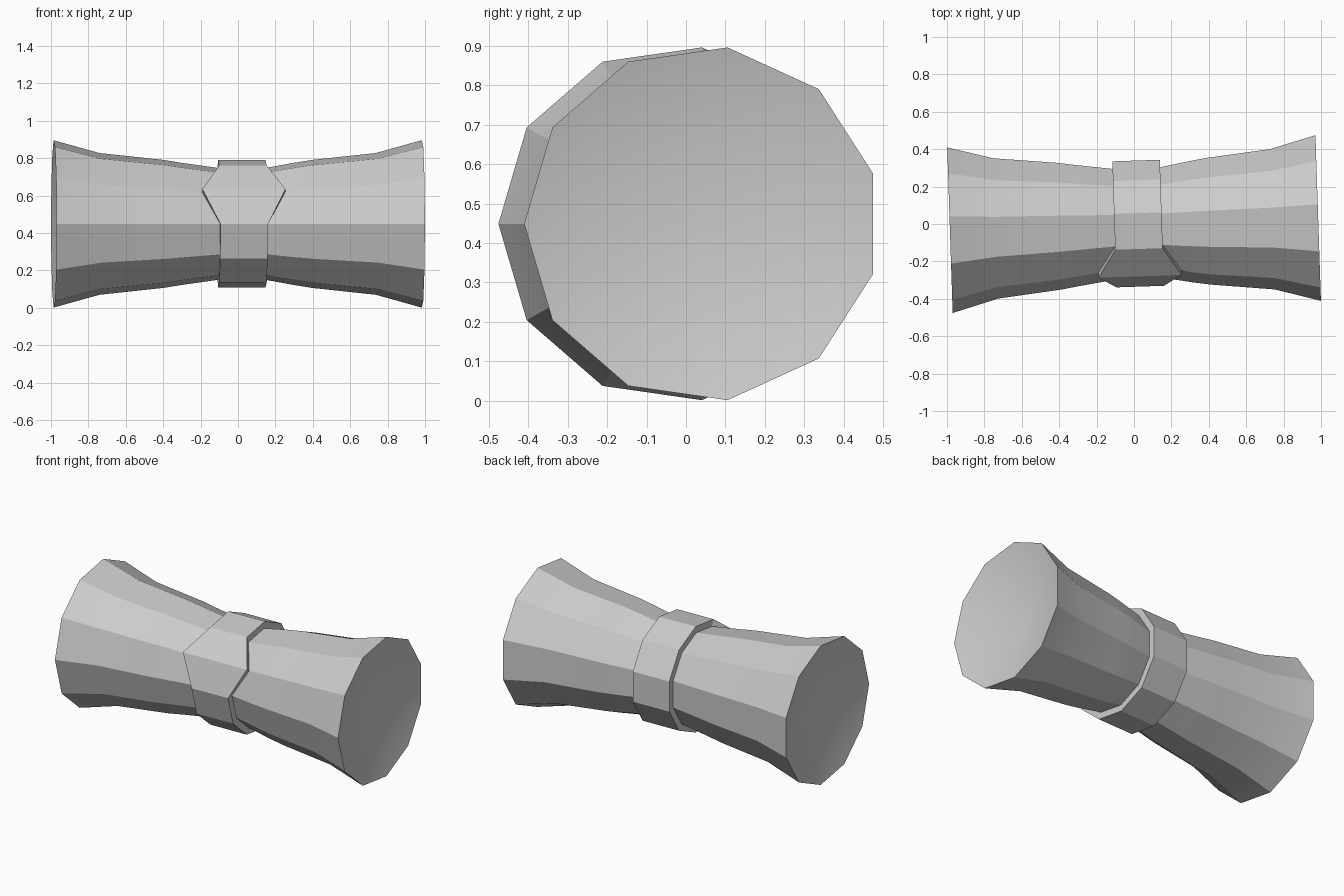
import bpy, bmesh
from math import sin, cos, radians, tau

default = bpy.data.objects.get("Cube")
if default:
    bpy.data.objects.remove(default)

SIDES = 11
R_END, HALF = 0.452, 0.985      # end radius, half length
DISH = 0.12                     # depth of the hollow ends
BAND_X, BAND_HALF = 0.022, 0.127
R_WAIST, R_BAND = 0.302, 0.344
FLARE, LIFT = 0.095, 0.011      # front upper corner: extra band width, body radius there

grey = bpy.data.materials.new("plain_grey")
grey.use_nodes = True
grey.diffuse_color = (0.6, 0.6, 0.6, 1)
grey.node_tree.nodes["Principled BSDF"].inputs["Base Color"].default_value = (0.6, 0.6, 0.6, 1)


def ring(bm, x, radius, flare=0.0, lift=0.0):
    """Ring around the x axis, first corner at the front; corner 1 may move."""
    verts = []
    for k in range(SIDES):
        a = tau * k / SIDES
        dx, r = (flare, radius + lift) if k == 1 else (0.0, radius)
        verts.append(bm.verts.new((x + dx, -r * cos(a), r * sin(a))))
    return verts


# Waisted body with a raised band, lofted from end to end
taper = [(HALF, R_END), (0.74, 0.383), (0.4, 0.346), (0.3, 0.33)]
profile = [(-x, r) for x, r in taper]
for side in (-1, 1):
    x = BAND_X + side * BAND_HALF
    wall = [(x, R_WAIST, side * FLARE, LIFT), (x, R_BAND, side * FLARE)]
    profile += wall[::-side]
profile += [(x, r) for x, r in reversed(taper)]

bm = bmesh.new()
rings = [ring(bm, *p) for p in profile]
for a, b in zip(rings, rings[1:]):
    for k in range(SIDES):
        n = (k + 1) % SIDES
        bm.faces.new((a[k], a[n], b[n], b[k]))

# Dished end caps
for loop, side in ((rings[0], -1), (rings[-1], 1)):
    hub = bm.verts.new((side * (HALF - DISH), 0, 0))
    for k in range(SIDES):
        bm.faces.new((loop[k], loop[(k + 1) % SIDES], hub))

bmesh.ops.recalc_face_normals(bm, faces=bm.faces)
mesh = bpy.data.meshes.new("banded_body")
bm.to_mesh(mesh)
bm.free()
mesh.materials.append(grey)

body = bpy.data.objects.new("banded_body", mesh)
bpy.context.collection.objects.link(body)
body.location = (0, 0.0085, 0.4485)
body.rotation_euler.z = radians(1.9)

bpy.ops.object.select_all(action="DESELECT")
body.select_set(True)
bpy.context.view_layer.objects.active = body
bpy.ops.object.shade_smooth_by_angle(angle=radians(20))
